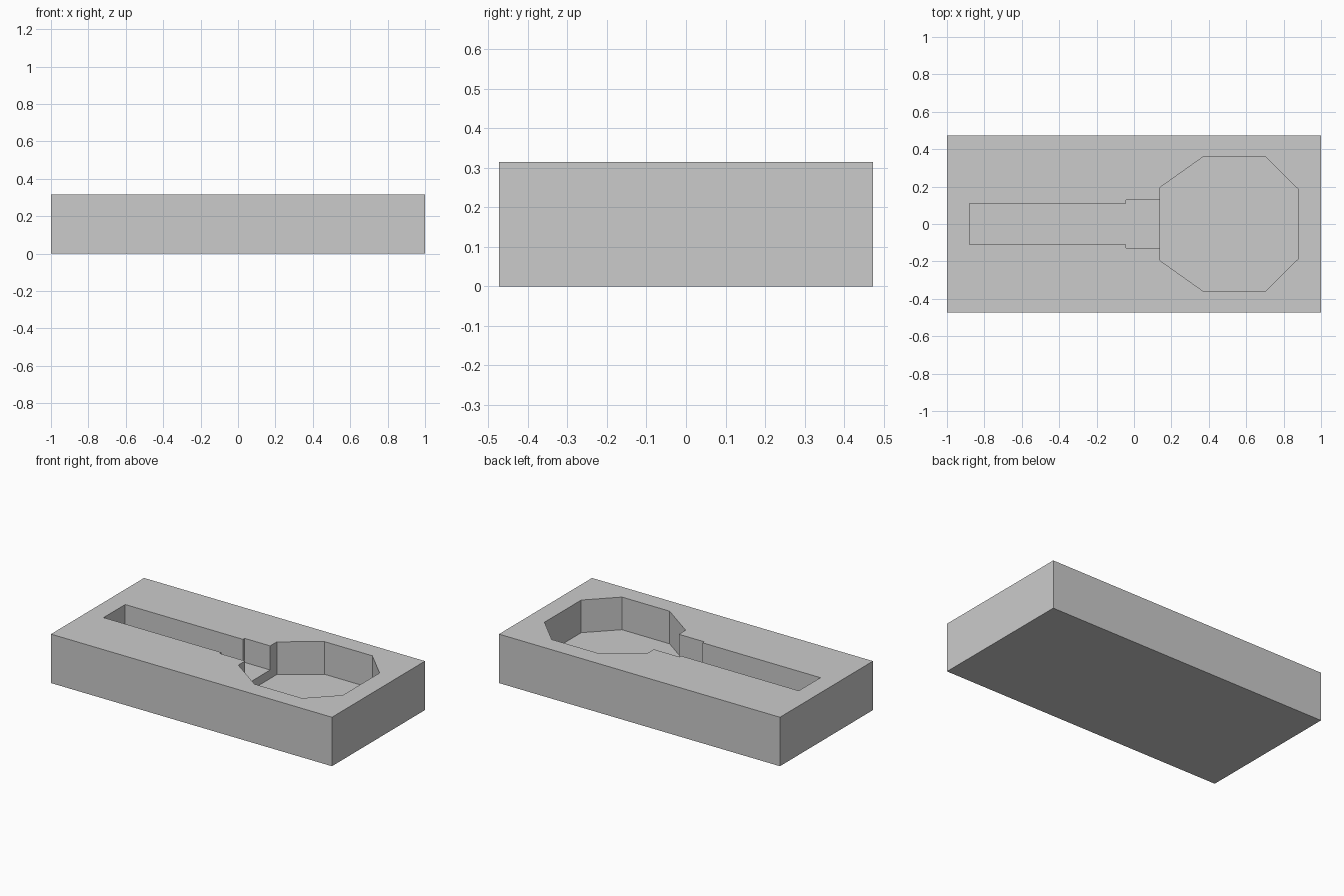
import bpy
import bmesh

if "Cube" in bpy.data.objects:
    bpy.data.objects.remove(bpy.data.objects["Cube"], do_unlink=True)

HALF_WIDTH, HEIGHT = 0.473, 0.315


def make_prism(name, outline, bottom, top):
    """Extrude an outline, mirrored across y = 0, from bottom to top."""
    points = outline + [(x, -y) for x, y in reversed(outline)]
    bm = bmesh.new()
    face = bm.faces.new([bm.verts.new((x, y, bottom)) for x, y in points])
    new = bmesh.ops.extrude_face_region(bm, geom=[face])["geom"]
    verts = [v for v in new if isinstance(v, bmesh.types.BMVert)]
    bmesh.ops.translate(bm, verts=verts, vec=(0, 0, top - bottom))
    bmesh.ops.recalc_face_normals(bm, faces=bm.faces)
    mesh = bpy.data.meshes.new(name)
    bm.to_mesh(mesh)
    bm.free()
    obj = bpy.data.objects.new(name, mesh)
    bpy.context.collection.objects.link(obj)
    return obj


# Plain grey block
grey = bpy.data.materials.new("grey")
grey.use_nodes = True
colour = (0.6, 0.6, 0.6, 1)
grey.diffuse_color = colour
grey.node_tree.nodes["Principled BSDF"].inputs["Base Color"].default_value = colour

block = make_prism("mould_block", [(-1, HALF_WIDTH), (1, HALF_WIDTH)], 0, HEIGHT)
block.data.materials.append(grey)

# Recesses: a slot with a wider neck, then a deeper eight-sided pocket
slot = [(-0.88, 0.11), (-0.042, 0.11), (-0.042, 0.127), (0.2, 0.127)]
pocket = [(0.14, 0.196), (0.367, 0.357), (0.706, 0.357), (0.877, 0.187)]

for name, outline, depth in (("slot_cutter", slot, 0.155),
                             ("pocket_cutter", pocket, 0.21)):
    cutter = make_prism(name, outline, HEIGHT - depth, HEIGHT + 0.1)
    cutter.data.materials.append(grey)
    cutter.hide_render = True
    cutter.hide_set(True)
    cut = block.modifiers.new(name, 'BOOLEAN')
    cut.operation = 'DIFFERENCE'
    cut.solver = 'EXACT'
    cut.object = cutter

# Bake the cuts and drop the cutters
bpy.context.view_layer.objects.active = block
block.select_set(True)
for cut in list(block.modifiers):
    cutter = cut.object
    bpy.ops.object.modifier_apply(modifier=cut.name)
    bpy.data.objects.remove(cutter, do_unlink=True)
